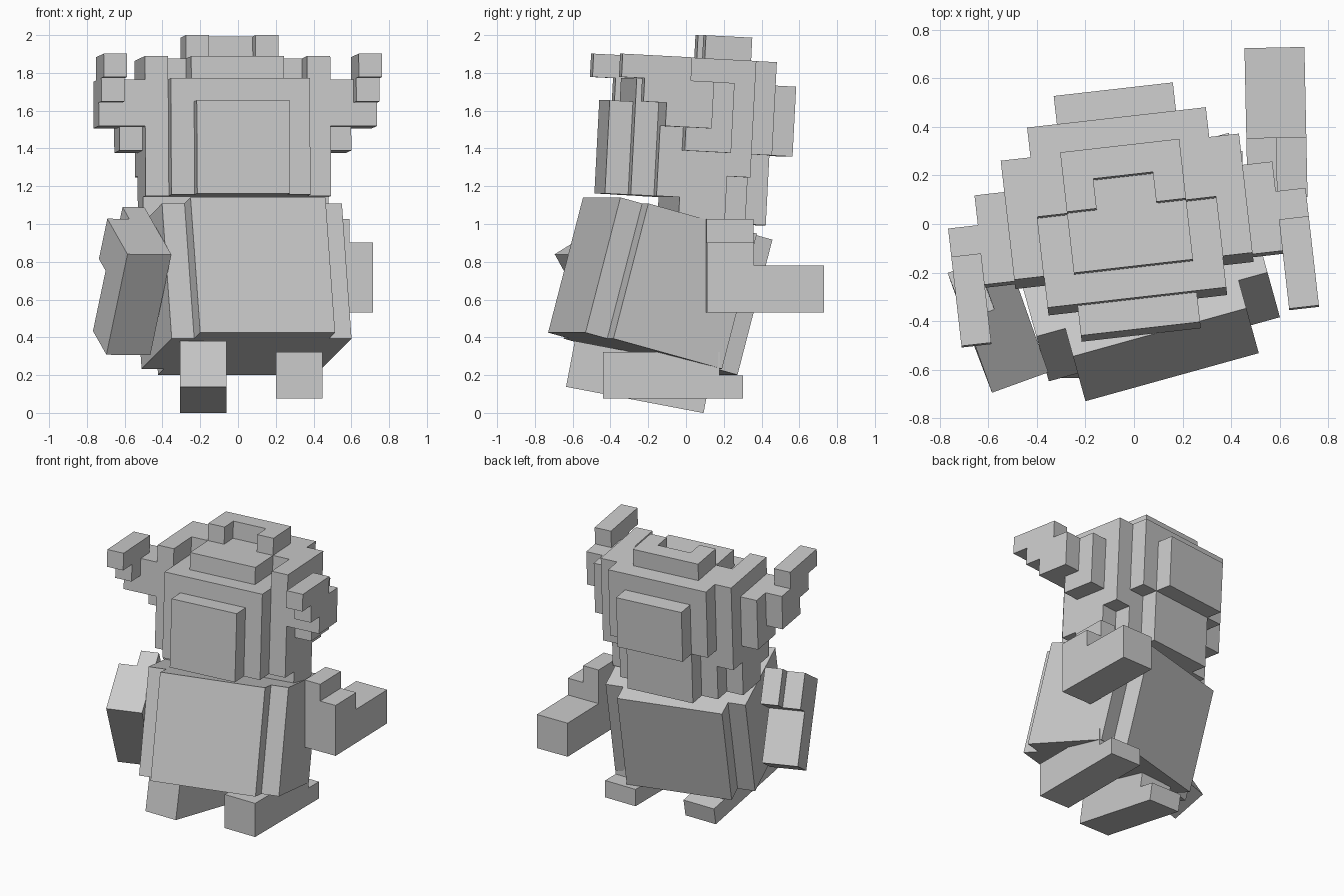
import bpy, bmesh, math
from mathutils import Matrix, Vector

if "Cube" in bpy.data.objects:
    bpy.data.objects.remove(bpy.data.objects["Cube"])

U = 0.1235  # edge length of one block

grey = bpy.data.materials.new("light_grey")
grey.diffuse_color = (0.6, 0.6, 0.6, 1)
grey.use_nodes = True
grey.node_tree.nodes["Principled BSDF"].inputs["Base Color"].default_value = grey.diffuse_color


def cells(boxes, mirror=False):
    """Fill boxes given as (x0, x1, y0, y1, z0, z1) in block units."""
    out = set()
    for x0, x1, y0, y1, z0, z1 in boxes:
        for x in range(x0, x1):
            for y in range(y0, y1):
                for z in range(z0, z1):
                    out.add((x, y, z))
                    if mirror:
                        out.add((-1 - x, y, z))
    return out


def build(name, filled, matrix):
    """Make the outer skin of the filled blocks and place it."""
    bm = bmesh.new()
    verts = {}

    def vert(p):
        if p not in verts:
            verts[p] = bm.verts.new([c * U for c in p])
        return verts[p]

    for c in filled:
        for axis in range(3):
            for side in (0, 1):
                n = list(c)
                n[axis] += 2 * side - 1
                if tuple(n) in filled:
                    continue
                a, b = (axis + 1) % 3, (axis + 2) % 3
                loop = []
                for da, db in ((0, 0), (1, 0), (1, 1), (0, 1)):
                    p = list(c)
                    p[axis] += side
                    p[a] += da
                    p[b] += db
                    loop.append(vert(tuple(p)))
                bm.faces.new(loop if side else loop[::-1])
    bmesh.ops.dissolve_limit(bm, angle_limit=0.01, verts=bm.verts, edges=bm.edges)
    bm.transform(matrix)
    mesh = bpy.data.meshes.new(name)
    bm.to_mesh(mesh)
    bm.free()
    mesh.materials.append(grey)
    obj = bpy.data.objects.new(name, mesh)
    bpy.context.collection.objects.link(obj)


def place(loc, yaw=0, pitch=0):
    return (Matrix.Translation(loc) @ Matrix.Rotation(math.radians(yaw), 4, 'Z')
            @ Matrix.Rotation(math.radians(pitch), 4, 'X'))


# Head: skull, face plate, cheeks, back plate, crest, horns (right half mirrored)
head = cells([
    (0, 3, -3, 2, 0, 5),     # skull
    (0, 3, 2, 3, 2, 6),      # rear corners
    (0, 2, 2, 3, -1, 2),     # nape
    (0, 3, -1, 2, -1, 0),    # neck
    (0, 3, 0, 3, 5, 6),      # rear top
    (0, 2, -2, 0, 5, 6),     # front top
    (0, 2, -4, -3, 0, 4),    # face plate
    (0, 2, 3, 4, 2, 5),      # back plate
    (3, 4, -2, 2, 1, 6),     # side panels
    (3, 4, -2, 1, 0, 1),
    (3, 4, -1, 1, -1, 0),
    (0, 2, 1, 2, 6, 7),      # crest, open to the front
    (1, 2, 0, 1, 6, 7),
    (4, 5, -1, 1, 2, 5),     # horn roots
    (4, 5, -2, 1, 3, 5),
    (5, 6, -2, 0, 3, 4),     # horns
    (5, 6, -3, 0, 4, 5),
    (5, 6, -4, -1, 5, 6),
], mirror=True)
build("head", head, place((-0.026, 0.033, 1.136), 6.5, -3))

# Body: wide core with front and back plates; origin at its lower front edge
body = cells([(0, 3, 0, 7, 0, 6), (0, 4, 1, 6, 0, 6)], mirror=True)
body_m = place((0, 0, 0), 15.5, -15)
corner = body_m @ Vector((-3 * U, 0, 0))
build("body", body, Matrix.Translation(Vector((-0.2, -0.73, 0.425)) - corner) @ body_m)

# Feet: the right one is flat, the left one is lifted at the toe
foot = cells([(0, 2, 0, 6, 0, 1), (0, 2, 0, 5, 1, 2)])
build("right_foot", foot, place((0.2, -0.44, 0.075)))
build("left_foot", foot, place((-0.308, -0.635, 0.138), 0, -10.8))

# Arms: forearm, upper arm and inner shoulder; origin at the outer corner
left_arm = cells([(0, 2, 0, 5, 0, 2), (0, 2, 0, 2, 2, 3), (1, 2, 0, 2, 3, 4)])
right_arm = {(-1 - x, y, z) for x, y, z in left_arm}
build("right_arm", right_arm, place((0.715, 0.112, 0.532), 1.2))

side = Vector((0.94, 0.34, -0.01)).normalized()
along = Vector((-0.146, 0.486, -0.86))
along = (along - side * along.dot(side)).normalized()
up = side.cross(along)
left_m = Matrix((side, along, up)).transposed().to_4x4()
build("left_arm", left_arm, Matrix.Translation((-0.585, -0.695, 0.84)) @ left_m)
